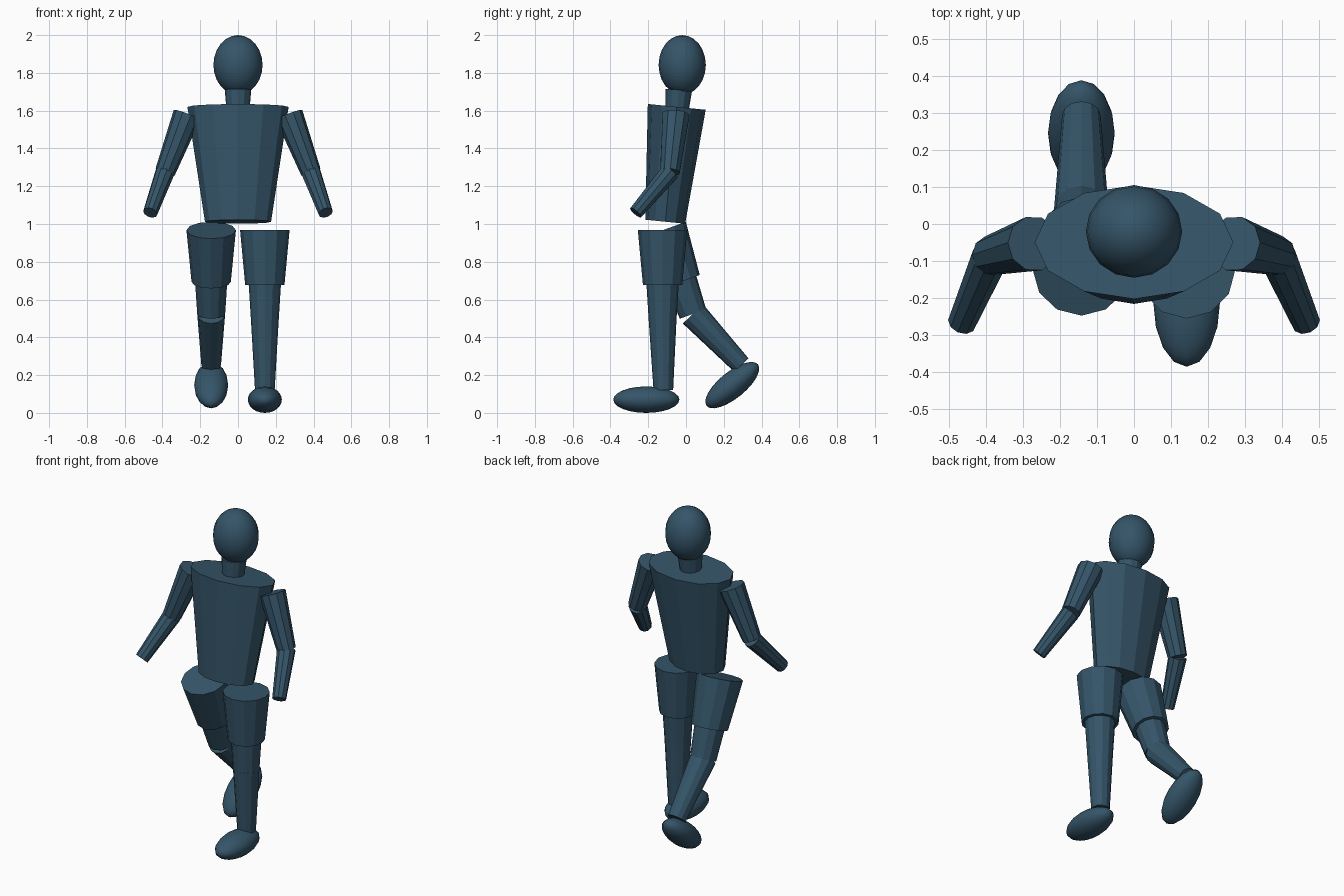
import bpy, math
from mathutils import Vector

if "Cube" in bpy.data.objects:
    bpy.data.objects.remove(bpy.data.objects["Cube"])

mat = bpy.data.materials.new("slate_blue")
mat.diffuse_color = (0.035, 0.09, 0.14, 1)
mat.use_nodes = True
mat.node_tree.nodes["Principled BSDF"].inputs["Base Color"].default_value = mat.diffuse_color


def taper(name, p, q, r0, r1, sides):
    """Closed tapered prism from p to q; r0 and r1 are (side, depth) radii."""
    p, q = Vector(p), Vector(q)
    w = (q - p).normalized()
    u = (Vector((1, 0, 0)) - w * w.x).normalized()
    v = w.cross(u)
    verts = []
    for c, (a, b) in ((p, r0), (q, r1)):
        for i in range(sides):
            t = 2 * math.pi * i / sides
            verts.append(c + u * a * math.cos(t) + v * b * math.sin(t))
    faces = [(i, (i + 1) % sides, (i + 1) % sides + sides, i + sides)
             for i in range(sides)]
    faces += [tuple(reversed(range(sides))), tuple(range(sides, 2 * sides))]
    me = bpy.data.meshes.new(name)
    me.from_pydata(verts, [], faces)
    me.materials.append(mat)
    ob = bpy.data.objects.new(name, me)
    bpy.context.collection.objects.link(ob)
    return ob


def limb(name, p, q, r0, r1, sides=12):
    return taper(name, p, q, (r0, r0), (r1, r1), sides)


def ellipsoid(name, loc, radii, tilt=0):
    bpy.ops.mesh.primitive_uv_sphere_add(segments=16, ring_count=12, radius=1,
                                         location=loc,
                                         rotation=(math.radians(tilt), 0, 0))
    ob = bpy.context.object
    ob.name = name
    ob.scale = radii
    ob.data.materials.append(mat)
    bpy.ops.object.shade_smooth()


# head, neck and torso
ellipsoid("head", (0, -0.02, 1.842), (0.13, 0.125, 0.158))
limb("neck", (0, -0.048, 1.59), (0, -0.038, 1.71), 0.06, 0.07)
taper("torso", (0, -0.11, 1.012), (0, -0.049, 1.62),
      (0.175, 0.106), (0.268, 0.154), 12)

# arms, mirrored
for s, side in ((-1, "right"), (1, "left")):
    shoulder = (s * 0.27, -0.053, 1.578)
    elbow = (s * 0.386, -0.085, 1.275)
    wrist = (s * 0.464, -0.266, 1.06)
    limb(side + "_upper_arm", shoulder, elbow, 0.075, 0.054, 10)
    limb(side + "_forearm", elbow, wrist, 0.052, 0.039, 10)

# legs: x, knee, ankle, foot centre, foot tilt
for side, x, knee, ankle, foot, tilt in (
        ("left", 0.142, (-0.124, 0.50), (-0.12, 0.12), (-0.21, 0.07), 0),
        ("right", -0.142, (0.037, 0.524), (0.293, 0.253), (0.245, 0.147), 39)):
    hip = Vector((x, -0.124, 0.967))
    knee = Vector((x, *knee))
    hem = hip + (knee - hip).normalized() * 0.29
    limb(side + "_shorts_leg", hip, hem, 0.131, 0.104)
    limb(side + "_thigh", hip.lerp(hem, 0.9), knee, 0.087, 0.074)
    limb(side + "_shin", knee, (x, *ankle), 0.074, 0.052)
    ellipsoid(side + "_foot", (x, *foot), (0.09, 0.175, 0.07), tilt)
